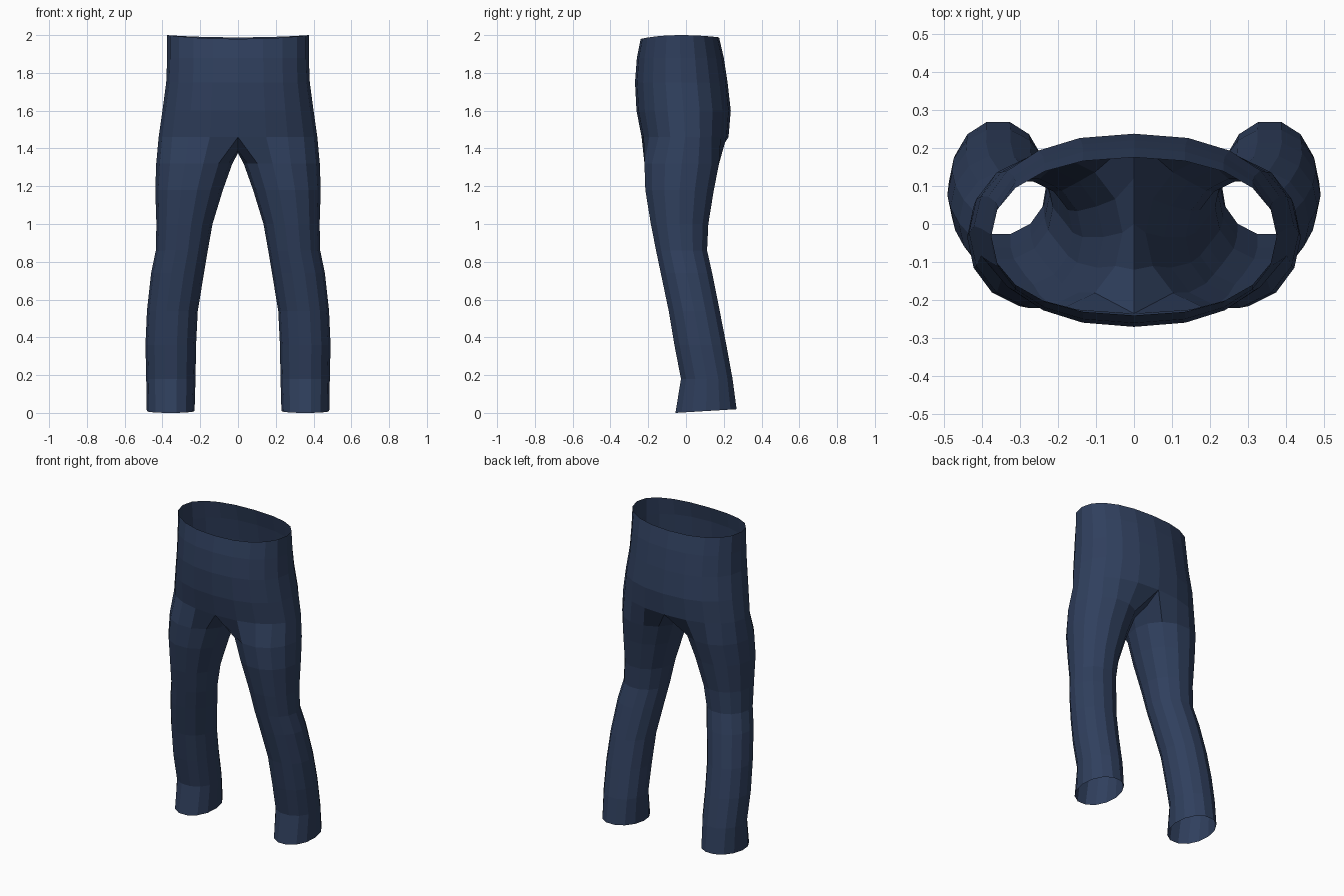
import bpy, bmesh, math

if "Cube" in bpy.data.objects:
    bpy.data.objects.remove(bpy.data.objects["Cube"])

# One colour for the cloth
navy = bpy.data.materials.new("navy cloth")
navy.diffuse_color = (0.029, 0.050, 0.110, 1)
navy.use_nodes = True
navy.node_tree.nodes["Principled BSDF"].inputs["Base Color"].default_value = navy.diffuse_color

ARC, RING = 11, 14      # points on half of the hips / on a whole leg ring

# Hip sections: z, half width, front y, back y
HIPS = [(2.0, 0.375, -0.24, 0.175), (1.88, 0.375, -0.26, 0.20),
        (1.75, 0.38, -0.27, 0.22), (1.6, 0.40, -0.262, 0.237),
        (1.46, 0.42, -0.235, 0.225)]
# Leg sections: z, inner x, outer x, front y, back y
LEGS = [(1.32, 0.03, 0.433, -0.225, 0.18), (1.18, 0.08, 0.438, -0.22, 0.152),
        (1.0, 0.135, 0.432, -0.19, 0.122), (0.86, 0.16, 0.435, -0.162, 0.115),
        (0.74, 0.18, 0.46, -0.137, 0.142), (0.54, 0.213, 0.482, -0.095, 0.182),
        (0.36, 0.222, 0.49, -0.065, 0.217), (0.18, 0.225, 0.486, -0.03, 0.25),
        (0.01, 0.23, 0.483, -0.06, 0.272)]
# Crotch seam on the centre line, front to back: y, z
SEAM = [(0.12, 1.40), (0.0, 1.375), (-0.12, 1.39)]


def power(v, p):
    return math.copysign(abs(v) ** p, v)


def hip_arc(bm, z, w, yf, yb):
    """Right half of a hip section, from front centre to back centre."""
    pts = []
    for i in range(ARC):
        a = -math.pi / 2 + math.pi * i / (ARC - 1)
        c, s = max(math.cos(a), 0), math.sin(a)
        x = 0 if i in (0, ARC - 1) else w * c ** 0.88
        y = (yf + yb) / 2 + (yb - yf) / 2 * power(s, 0.92)
        # the waistband dips a little at front and back
        dip = (0.02 if s < 0 else 0.012) * s * s if z == 2.0 else 0
        pts.append(bm.verts.new((x, y, z - dip)))
    return pts


def leg_ring(bm, z, xi, xo, yf, yb):
    """Closed leg section, starting at the inner front."""
    pts = []
    for i in range(RING):
        a = 2 * math.pi * (i - (ARC - 1) / 2) / RING
        x = (xi + xo) / 2 + (xo - xi) / 2 * power(math.cos(a), 0.95)
        y = (yf + yb) / 2 + (yb - yf) / 2 * math.sin(a)
        hem = 0.01 * math.sin(a) if z < 0.1 else 0
        pts.append(bm.verts.new((x, y, z + hem)))
    return pts


def bridge(bm, a, b, closed):
    n = len(a)
    for i in range(n if closed else n - 1):
        j = (i + 1) % n
        bm.faces.new((a[i], b[i], b[j], a[j]))


bm = bmesh.new()
# Waist and hips
arcs = [hip_arc(bm, *h) for h in HIPS]
for a, b in zip(arcs, arcs[1:]):
    bridge(bm, a, b, False)
# Crotch seam closes the last hip section into a leg ring
top = arcs[-1] + [bm.verts.new((0, y, z)) for y, z in SEAM]
# Leg down to the open hem
rings = [top] + [leg_ring(bm, *s) for s in LEGS]
for a, b in zip(rings, rings[1:]):
    bridge(bm, a, b, True)
low = min(v.co.z for v in bm.verts)
for v in rings[-1]:
    v.co.z -= low
bmesh.ops.recalc_face_normals(bm, faces=bm.faces)
# make sure the outside faces outward
bm.faces.ensure_lookup_table()
side = max(bm.faces, key=lambda f: f.calc_center_median().x)
if side.normal.x < 0:
    bmesh.ops.reverse_faces(bm, faces=bm.faces)

mesh = bpy.data.meshes.new("trousers")
bm.to_mesh(mesh)
bm.free()
mesh.materials.append(navy)
trousers = bpy.data.objects.new("trousers", mesh)
bpy.context.collection.objects.link(trousers)

# Left half
mirror = trousers.modifiers.new("left half", 'MIRROR')
mirror.use_clip = True
mirror.merge_threshold = 0.001
